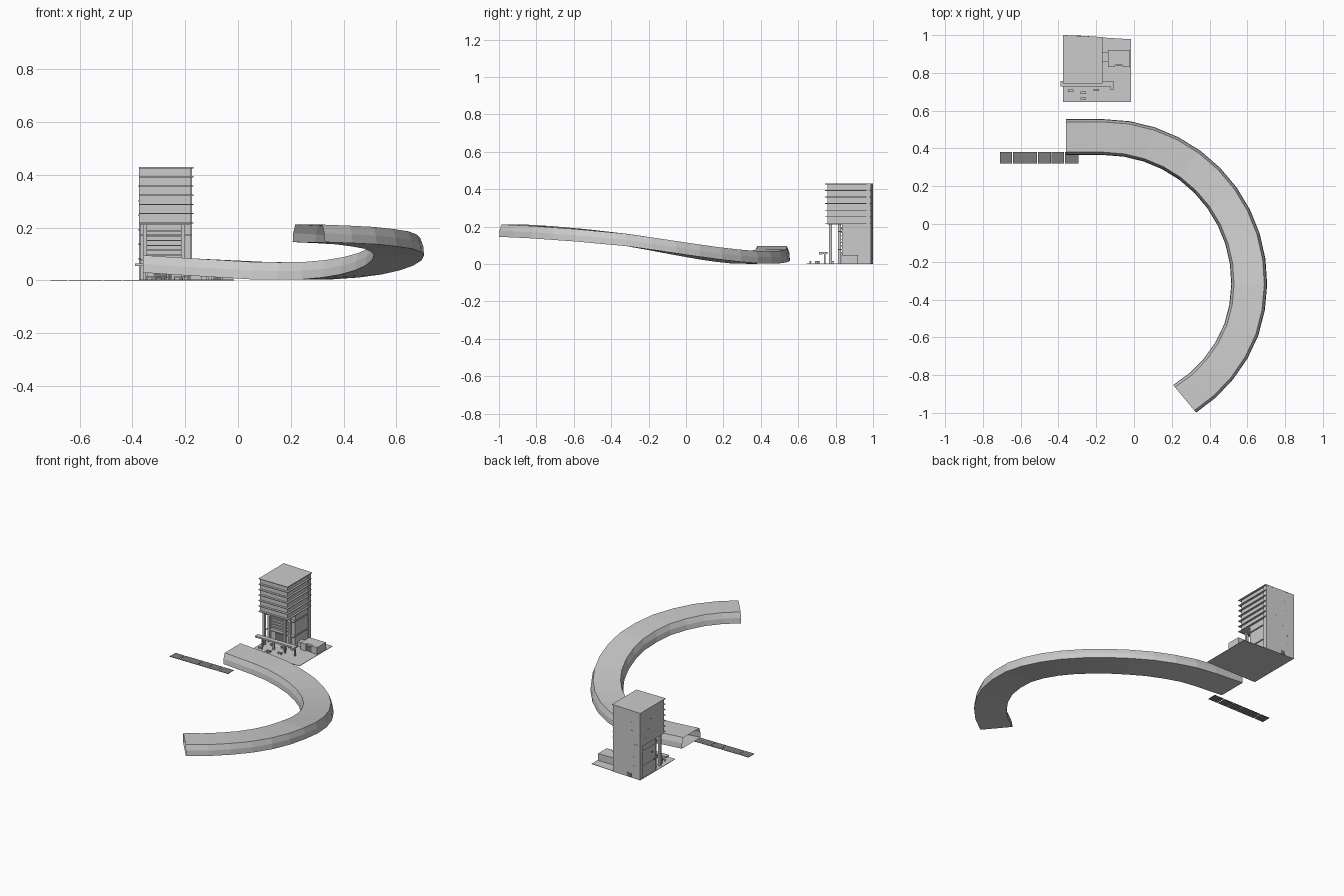
import bpy, bmesh, math, random

old = bpy.data.objects.get("Cube")
if old:
    bpy.data.objects.remove(old, do_unlink=True)
random.seed(4)


def material(name, v):
    m = bpy.data.materials.new(name)
    m.diffuse_color = (v, v, v, 1)
    m.use_nodes = True
    m.node_tree.nodes["Principled BSDF"].inputs["Base Color"].default_value = (v, v, v, 1)
    return m


GREY = material("light_grey", 0.6)
DARK = material("dark_grey", 0.2)


def finish(name, bm, mat):
    me = bpy.data.meshes.new(name)
    bm.to_mesh(me)
    bm.free()
    ob = bpy.data.objects.new(name, me)
    me.materials.append(mat)
    bpy.context.collection.objects.link(ob)
    return ob


def box(name, x0, x1, y0, y1, z0, z1, mat=GREY):
    bm = bmesh.new()
    bmesh.ops.create_cube(bm, size=1)
    for v in bm.verts:
        v.co.x = x1 if v.co.x > 0 else x0
        v.co.y = y1 if v.co.y > 0 else y0
        v.co.z = z1 if v.co.z > 0 else z0
    return finish(name, bm, mat)


def prism(name, outline, z0, z1, mat=GREY):
    bm = bmesh.new()
    face = bm.faces.new([bm.verts.new((x, y, z0)) for x, y in outline])
    res = bmesh.ops.extrude_face_region(bm, geom=[face])
    for v in res["geom"]:
        if isinstance(v, bmesh.types.BMVert):
            v.co.z = z1
    bmesh.ops.recalc_face_normals(bm, faces=bm.faces)
    return finish(name, bm, mat)


# Curved ramp: an open tube with a chamfered section swept round an arc
HEIGHTS = [(106, .03), (90, .017), (70, .003), (55, .003), (40, .015), (23, .045),
           (0, .095), (-20, .122), (-38, .138), (-56, .146)]


def height(a):
    for (a0, z0), (a1, z1) in zip(HEIGHTS, HEIGHTS[1:]):
        if a >= a1:
            return z0 + (z1 - z0) * (a0 - a) / (a0 - a1)
    return HEIGHTS[-1][1]


def ramp():
    section = [(-.095, 0), (.095, 0), (.092, .033), (.08, .066), (-.08, .066), (-.092, .033)]
    steps, last = 16, -55.2
    stations = [(-.36, .46, 90, .03), (-.26, .46, 90, .023)]
    for i in range(steps + 1):
        a = 90 + (last - 90) * i / steps
        t = max(0, (-20 - a) / 35)
        r, c = .77 - .02 * t, math.radians(a)
        stations.append((-.16 + r * math.cos(c), -.31 + r * math.sin(c), a + 5 * t, height(a)))
    bm = bmesh.new()
    rings = []
    for x, y, a, z in stations:
        c = math.radians(a)
        rings.append([bm.verts.new((x + s * math.cos(c), y + s * math.sin(c), z + h))
                      for s, h in section])
    n = len(section)
    for p, q in zip(rings, rings[1:]):
        for k in range(n):
            j = (k + 1) % n
            bm.faces.new((p[k], q[k], q[j], p[j]))
    bmesh.ops.recalc_face_normals(bm, faces=bm.faces)
    # keep the outside facing out: the top must point up
    top = max(bm.faces, key=lambda f: abs(f.normal.z) * f.calc_center_median().z)
    if top.normal.z < 0:
        bmesh.ops.reverse_faces(bm, faces=bm.faces)
    finish("curved_ramp", bm, GREY)


ramp()

# Row of flat paving strips
for i, (a, b) in enumerate([(-.71, -.645), (-.64, -.513), (-.509, -.44), (-.436, -.37), (-.364, -.295)]):
    box(f"paving_strip_{i}", a, b, .32, .38, 0, .002, DARK)

# Ground plate and tower masses
prism("ground_plate", [(-.375, .645), (-.015, .645), (-.015, .978), (-.375, 1)], 0, .003)
prism("tower_base", [(-.37, .835), (-.18, .835), (-.18, .99), (-.37, 1)], .003, .22)
prism("tower_upper", [(-.375, .757), (-.18, .757), (-.18, .99), (-.375, 1)], .21, .428)
prism("back_wall", [(-.375, .975), (-.175, .965), (-.175, .99), (-.375, 1)], 0, .428)

# Sunshade ledges wrapping the front and one side
for i in range(7):
    z = .22 + i * .035
    prism(f"sunshade_{i}", [(-.375, .743), (-.168, .743), (-.168, .985), (-.375, .995)], z - .004, z)
prism("roof", [(-.375, .745), (-.168, .745), (-.168, .99), (-.375, 1)], .425, .43)

# Lower floor ledges, columns and facade slats
for i, z in enumerate((.075, .17)):
    box(f"floor_ledge_{i}", -.372, -.175, .815, .985, z, z + .006)
for i, x in enumerate((-.36, -.215)):
    box(f"front_column_{i}", x, x + .014, .765, .78, 0, .215)
    box(f"inner_column_{i}", x, x + .014, .812, .83, 0, .215)
for i in range(6):
    box(f"facade_slat_{i}", -.345, -.215, .826, .836, .095 + i * .018, .099 + i * .018)
box("entrance", -.32, -.25, .831, .836, .005, .065, DARK)

# Side annex with an open notch in its front
box("annex", -.138, -.02, .843, .92, .003, .048)
box("annex_left_wing", -.138, -.1, .832, .843, .003, .048)
box("annex_right_wing", -.06, -.02, .832, .843, .003, .048)
box("annex_door", -.095, -.065, .838, .844, .003, .035, DARK)
box("annex_link", -.18, -.138, .86, .91, .003, .03)

# Entrance canopy on posts with a turned end
box("canopy_beam", -.39, -.108, .728, .757, .054, .064)
box("canopy_return", -.125, -.108, .71, .73, .05, .064)
for i, x in enumerate((-.35, -.27, -.19, -.12)):
    box(f"canopy_post_{i}", x, x + .008, .737, .747, .003, .056)

# Forecourt benches
for i, (x, y) in enumerate([(-.335, .705), (-.268, .665), (-.268, .695), (-.2, .71), (-.3, .78), (-.23, .785)]):
    box(f"bench_seat_{i}", x - .014, x + .014, y - .006, y + .006, .011, .016)
    for s in (-1, 1):
        box(f"bench_leg_{i}_{s}", x + s * .01 - .002, x + s * .01 + .002, y - .004, y + .004, .003, .012)

# Small openings on the plain walls
box("rear_door", -.31, -.28, .99, .9985, .003, .026, DARK)
for i in range(6):
    z = .08 + i * .055
    y = random.uniform(.82, .95)
    box(f"side_vent_{i}", -.377, -.37, y, y + .009, z, z + .005, DARK)
    x = random.uniform(-.35, -.22)
    yb = 1 - (x + .375) * .05
    box(f"rear_vent_{i}", x, x + .009, yb - .006, yb + .001, z, z + .005, DARK)
